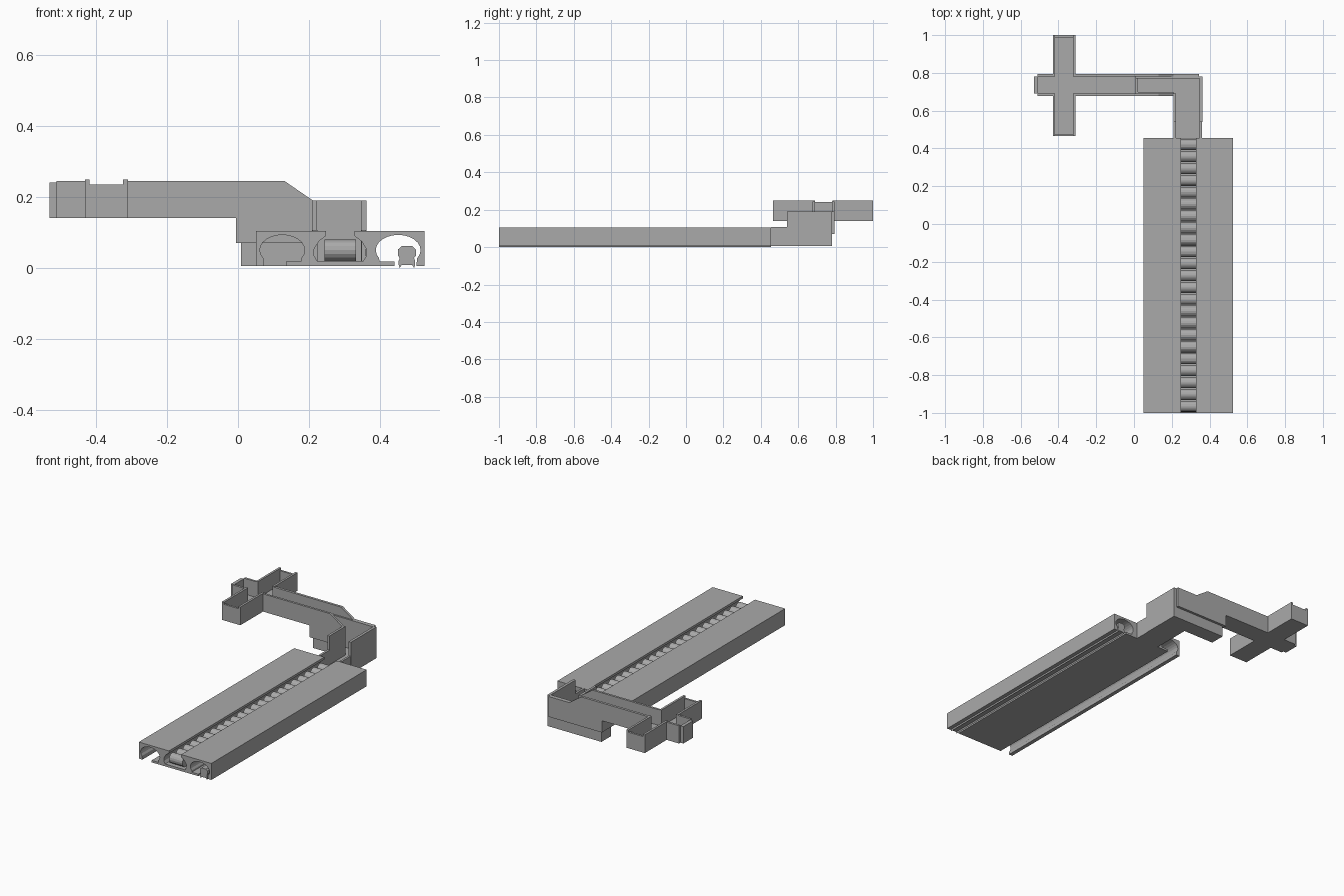
import bpy, bmesh, math

grey = bpy.data.materials.new("plain grey")
grey.diffuse_color = (0.4, 0.4, 0.4, 1)


def finish(name, bm):
    bmesh.ops.recalc_face_normals(bm, faces=bm.faces[:])
    me = bpy.data.meshes.new(name)
    bm.to_mesh(me)
    bm.free()
    me.materials.append(grey)
    ob = bpy.data.objects.new(name, me)
    bpy.context.collection.objects.link(ob)
    return ob


def add_prism(bm, pts, y0, y1):
    """Extrude an xz outline along y."""
    face = bm.faces.new([bm.verts.new((x, y0, z)) for x, z in pts])
    ext = bmesh.ops.extrude_face_region(bm, geom=[face])["geom"]
    bmesh.ops.translate(bm, verts=[g for g in ext if isinstance(g, bmesh.types.BMVert)],
                        vec=(0, y1 - y0, 0))


def prism(name, pts, y0, y1):
    bm = bmesh.new()
    add_prism(bm, pts, y0, y1)
    return finish(name, bm)


def boxes(name, *dims):
    """Boxes given as x0, x1, y0, y1, z0, z1."""
    bm = bmesh.new()
    for x0, x1, y0, y1, z0, z1 in dims:
        add_prism(bm, [(x0, z0), (x1, z0), (x1, z1), (x0, z1)], y0, y1)
    return finish(name, bm)


# Long rail: one extruded profile with a top slot and two channels open below
CX = 0.2875
half = [(0.065, 0.02), (0.074, 0.035), (0.074, 0.052), (0.06, 0.075), (0.04, 0.09),
        (0.04, 0.104), (0.2375, 0.104), (0.2375, 0.006), (0.214, 0.006)]
for i in range(17):
    a = math.radians(-32 + i * 244 / 16)
    half.append((0.163 + 0.063 * math.cos(a), 0.05 + 0.043 * math.sin(a)))
half += [(0.11, 0.018), (0.153, 0.018), (0.153, 0.006)]
profile = [(CX + u, z) for u, z in half] + [(CX - u, z) for u, z in reversed(half)]
prism("rail", profile, -1, 0.455)

# Row of rollers inside the middle slot
bm = bmesh.new()
N = 23
for k in range(N):
    yc = -0.965 + k * 1.385 / (N - 1)
    rings = [[bm.verts.new((CX + s * 0.044, yc + 0.029 * math.cos(j * math.pi / 8),
                            0.05 + 0.03 * math.sin(j * math.pi / 8))) for j in range(16)]
             for s in (-1, 1)]
    for r in rings:
        bm.faces.new(r)
    for j in range(16):
        n = (j + 1) % 16
        bm.faces.new((rings[0][j], rings[0][n], rings[1][n], rings[1][j]))
finish("rollers", bm)

# Insert strip hanging in the right channel, with two small feet
hs = [(0.015, 0.008), (0.02, 0.0), (0.023, 0.008), (0.023, 0.02), (0.02, 0.028),
      (0.025, 0.034), (0.025, 0.052), (0.015, 0.061)]
prism("insert_strip", [(0.475 + u, z) for u, z in hs] + [(0.475 - u, z) for u, z in reversed(hs)],
      -1, 0.455)

# Corner channel behind the rail: floor and side walls
boxes("corner_floor", (0.21, 0.36, 0.455, 0.77, 0.005, 0.02),
      (0.008, 0.21, 0.69, 0.77, 0.005, 0.02))
boxes("foot_walls", (0.21, 0.223, 0.455, 0.54, 0.02, 0.107),
      (0.347, 0.36, 0.455, 0.54, 0.02, 0.107))
boxes("corner_walls", (0.208, 0.222, 0.54, 0.69, 0.02, 0.19),
      (0.346, 0.362, 0.54, 0.78, 0.005, 0.19),
      (0.008, 0.346, 0.77, 0.78, 0.005, 0.19),
      (0.008, 0.21, 0.69, 0.70, 0.005, 0.14),
      (0.008, 0.02, 0.70, 0.77, 0.005, 0.14),
      (-0.005, 0.008, 0.68, 0.79, 0.07, 0.152))

# Arm: floor and two stepped side walls with a sloping top
start = [(-0.31, 0.245), (-0.31, 0.14), (-0.005, 0.14), (-0.005, 0.07)]
prism("arm_back_wall", start + [(0.345, 0.07), (0.345, 0.19), (0.21, 0.19), (0.13, 0.245)],
      0.78, 0.795)
prism("arm_front_wall", start + [(0.21, 0.07), (0.21, 0.19), (0.13, 0.245)], 0.677, 0.69)
boxes("arm_floor", (-0.31, -0.005, 0.69, 0.78, 0.14, 0.152))

# Short stub past the crossing
boxes("stub", (-0.51, -0.43, 0.677, 0.795, 0.14, 0.152),
      (-0.51, -0.43, 0.677, 0.69, 0.152, 0.245),
      (-0.51, -0.43, 0.782, 0.795, 0.152, 0.245),
      (-0.53, -0.51, 0.69, 0.782, 0.14, 0.24))

# Cross channel with closed, slightly lower ends
dims = [(-0.43, -0.31, 0.465, 1.0, 0.14, 0.152)]
for y0, y1 in ((0.465, 0.69), (0.782, 1.0)):
    dims += [(-0.43, -0.417, y0, y1, 0.152, 0.248), (-0.323, -0.31, y0, y1, 0.152, 0.248)]
for y0 in (0.465, 0.988):
    dims.append((-0.417, -0.323, y0, y0 + 0.012, 0.152, 0.235))
boxes("cross_channel", *dims)
